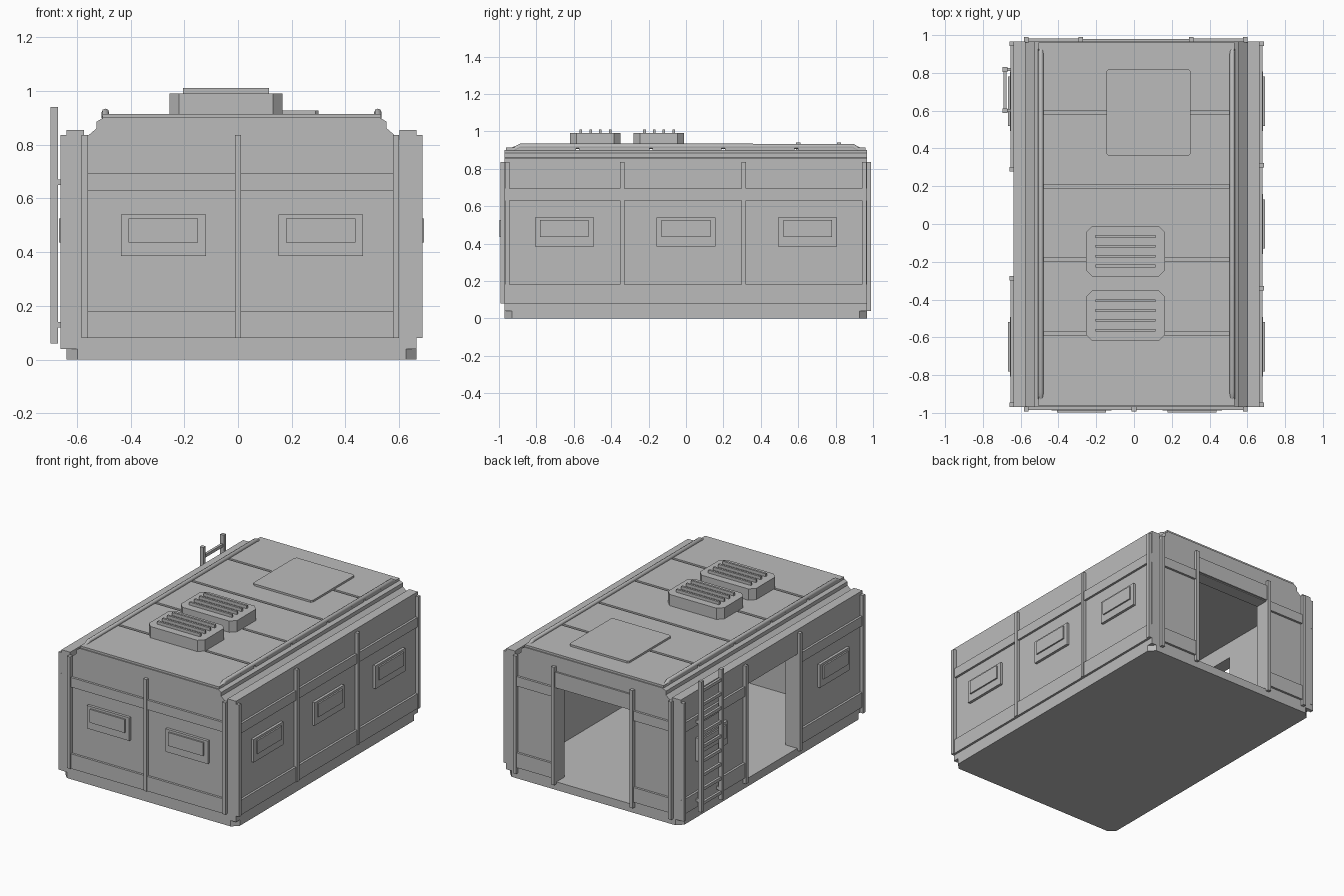
import bpy, bmesh
from mathutils import Vector

cube = bpy.data.objects.get("Cube")
if cube:
    bpy.data.objects.remove(cube)

grey = bpy.data.materials.new("plain grey")
grey.use_nodes = True
COLOUR = (0.5, 0.5, 0.5, 1)
grey.diffuse_color = COLOUR
grey.node_tree.nodes["Principled BSDF"].inputs["Base Color"].default_value = COLOUR

CX = 0.0135            # middle of the shell
XL, XR, YF, YB = -0.638, 0.665, -0.97, 0.967
OUT = 0.022            # how far ribs stand off the walls


def finish(name, bm):
    bmesh.ops.recalc_face_normals(bm, faces=bm.faces)
    mesh = bpy.data.meshes.new(name)
    bm.to_mesh(mesh)
    bm.free()
    mesh.materials.append(grey)
    obj = bpy.data.objects.new(name, mesh)
    bpy.context.collection.objects.link(obj)
    return obj


def box(name, x, y, z, corner=0.0):
    """Box from three ranges, with optional chamfered upright corners."""
    bm = bmesh.new()
    bmesh.ops.create_cube(bm, size=1)
    for v in bm.verts:
        v.co = Vector([(a + b) / 2 + c * (b - a) for c, (a, b) in zip(v.co, (x, y, z))])
    if corner:
        upright = [e for e in bm.edges
                   if abs(e.verts[0].co.z - e.verts[1].co.z) > 1e-5]
        bmesh.ops.bevel(bm, geom=upright, offset=corner, segments=1, affect='EDGES')
    return finish(name, bm)


def wall_box(name, wall, along, z, depth, sink=0.005):
    """Box lying on the outside of a wall; along is its range on that wall."""
    if wall == "front":
        return box(name, along, (YF - depth, YF + sink), z)
    if wall == "back":
        return box(name, along, (YB - sink, YB + depth), z)
    if wall == "left":
        return box(name, (XR - sink, XR + depth), along, z)
    return box(name, (XL - depth, XL + sink), along, z)


def tube(name, points, radius):
    curve = bpy.data.curves.new(name, 'CURVE')
    curve.dimensions = '3D'
    curve.bevel_depth = radius
    curve.bevel_resolution = 2
    curve.use_fill_caps = True
    spline = curve.splines.new('POLY')
    spline.points.add(len(points) - 1)
    for p, co in zip(spline.points, points):
        p.co = (*co, 1)
    curve.materials.append(grey)
    obj = bpy.data.objects.new(name, curve)
    bpy.context.collection.objects.link(obj)


# Shell: stepped half profile, mirrored and extruded along the length
half = [(0.6515, 0.04), (0.6515, 0.855), (0.587, 0.855), (0.587, 0.82),
        (0.54, 0.86), (0.54, 0.885), (0.515, 0.9)]
profile = [(CX + x, z) for x, z in half] + [(CX - x, z) for x, z in reversed(half)]
bm = bmesh.new()
face = bm.faces.new([bm.verts.new((x, YF, z)) for x, z in profile])
end = bmesh.ops.extrude_face_region(bm, geom=[face])["geom"]
bmesh.ops.translate(bm, vec=(0, YB - YF, 0),
                    verts=[g for g in end if isinstance(g, bmesh.types.BMVert)])
shell = finish("shell", bm)

# Room and two doorways cut from the shell
cutters = [box("room_cutter", (-0.55, 0.58), (-0.88, 0.88), (0.055, 0.8)),
           box("back_door_cutter", (-0.272, 0.29), (0.8, 1.1), (0.055, 0.69)),
           box("side_door_cutter", (-0.8, -0.5), (-0.275, 0.28), (0.055, 0.69))]
for cutter in cutters:
    cutter.hide_render = True
    cutter.hide_viewport = True
    cutter.display_type = 'WIRE'
    cut = shell.modifiers.new("cut", 'BOOLEAN')
    cut.operation = 'DIFFERENCE'
    cut.solver = 'EXACT'
    cut.object = cutter

# Base with cut corners
box("base", (XL, XR), (YF, YB), (0, 0.04), corner=0.04)

# Belts around the walls, stopped at the doorways
belts = {"front": [(-0.57, 0.6)],
         "back": [(-0.57, -0.285), (0.305, 0.6)],
         "left": [(YF, YB)],
         "right": [(YF, -0.285), (0.29, YB)]}
for wall, spans in belts.items():
    for span in spans:
        for label, z in (("upper", (0.63, 0.695)), ("lower", (0.08, 0.18))):
            wall_box(f"{wall}_{label}_belt", wall, span, z, 0.015)

# Upright ribs
ribs = {"front": [-0.57, 0, 0.588], "back": [-0.57, -0.283, 0.303, 0.588],
        "left": [-0.957, -0.34, 0.31, 0.954], "right": [-0.957, -0.287, 0.29, 0.954]}
for wall, places in ribs.items():
    for p in places:
        low = 0.04 if wall in ("back", "right") else 0.08
        wall_box(f"{wall}_rib", wall, (p - 0.012, p + 0.012), (low, 0.835), OUT)

# Header over the back doorway
wall_box("back_door_header", "back", (-0.283, 0.303), (0.695, 0.8), 0.012)

# Shuttered windows: outer plate with a raised inner panel
windows = {"front": [-0.278, 0.308], "left": [-0.65, 0, 0.65], "right": [-0.65, 0.65]}
for wall, places in windows.items():
    for p in places:
        wall_box(f"{wall}_window_plate", wall, (p - 0.158, p + 0.158), (0.385, 0.54), 0.018)
        wall_box(f"{wall}_window_panel", wall, (p - 0.13, p + 0.13), (0.435, 0.525), 0.028)

# Roof panels with open seams between them
seams = [YF - 0.002, -0.58, -0.187, 0.2, 0.59, YB + 0.002]
for a, b in zip(seams, seams[1:]):
    box("roof_panel", (-0.505, 0.532), (a + 0.009, b - 0.009), (0.895, 0.914))

# Roof rails, bent down at both ends
for side in (-1, 1):
    x = CX + side * 0.507
    tube("roof_rail", [(x, -0.925, 0.9), (x, -0.885, 0.92),
                       (x, 0.89, 0.92), (x, 0.925, 0.9)], 0.014)

# Roof hatch and two vent units with slats
box("roof_hatch", (-0.145, 0.3), (0.36, 0.82), (0.905, 0.927), corner=0.012)
for y in (-0.145, -0.485):
    box("vent_unit", (-0.255, 0.165), (y - 0.135, y + 0.135), (0.905, 0.99), corner=0.035)
    for k in range(4):
        s = y - 0.077 + k * 0.052
        box("vent_slat", (-0.205, 0.115), (s - 0.007, s + 0.007), (0.985, 1.01))

# Ladder on the right wall
for y in (0.6, 0.818):
    box("ladder_rail", (-0.697, -0.67), (y - 0.012, y + 0.012), (0.06, 0.94))
    for z in (0.13, 0.66):
        box("ladder_bracket", (-0.675, XL), (y - 0.008, y + 0.008), (z - 0.01, z + 0.01))
for k in range(9):
    z = 0.11 + k * 0.095
    box("ladder_rung", (-0.692, -0.675), (0.6, 0.818), (z - 0.01, z + 0.01))
